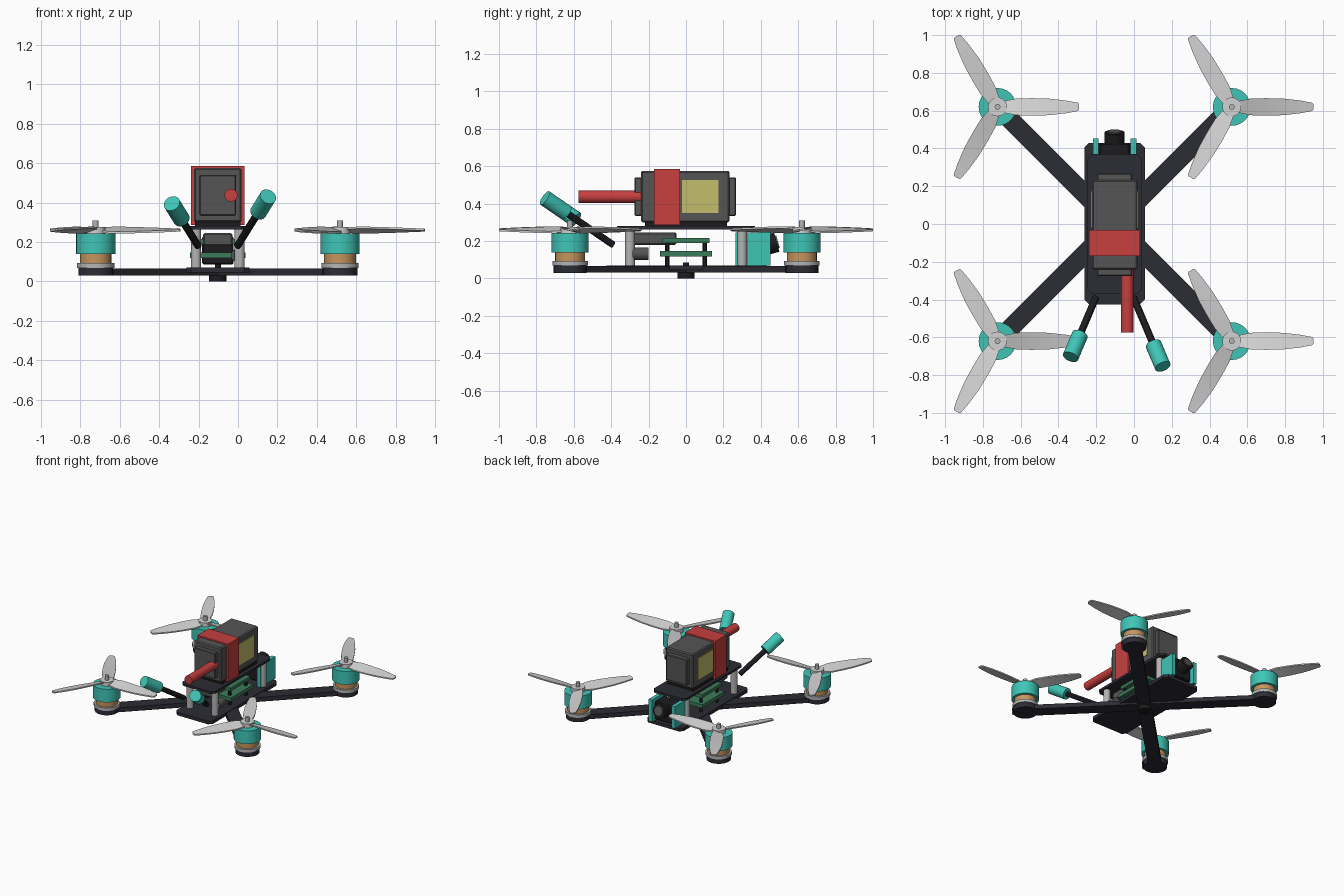
import bpy, bmesh, math
from mathutils import Vector, Matrix

if "Cube" in bpy.data.objects:
    bpy.data.objects.remove(bpy.data.objects["Cube"], do_unlink=True)

CX = -0.1025      # body centre line
ARM = 0.62        # motor offset along x and y
parts = []


def material(name, rgb):
    m = bpy.data.materials.new(name)
    m.use_nodes = True
    m.diffuse_color = (*rgb, 1)
    m.node_tree.nodes["Principled BSDF"].inputs["Base Color"].default_value = (*rgb, 1)
    return m


carbon = material("carbon", (0.025, 0.025, 0.035))
black = material("black", (0.012, 0.012, 0.014))
teal = material("teal", (0.05, 0.56, 0.47))
red = material("red", (0.57, 0.05, 0.05))
grey = material("dark grey", (0.09, 0.09, 0.09))
copper = material("copper", (0.57, 0.3, 0.11))
metal = material("metal", (0.46, 0.46, 0.46))
pale = material("pale grey", (0.65, 0.65, 0.65))
green = material("green", (0.045, 0.2, 0.1))
yellow = material("yellow", (0.56, 0.51, 0.15))


def finish(bm, name, mat):
    bmesh.ops.recalc_face_normals(bm, faces=bm.faces)
    me = bpy.data.meshes.new(name)
    bm.to_mesh(me)
    bm.free()
    me.materials.append(mat)
    ob = bpy.data.objects.new(name, me)
    bpy.context.collection.objects.link(ob)
    parts.append(ob)
    return ob


def box(name, mat, x, y, z, chamfer=0, upright_only=False):
    """Box from (min, max) ranges; x is measured from the body centre line."""
    bm = bmesh.new()
    bmesh.ops.create_cube(bm, size=1)
    for v in bm.verts:
        v.co = Vector([r[0] + (c + 0.5) * (r[1] - r[0]) for c, r in zip(v.co, (x, y, z))])
        v.co.x += CX
    if chamfer:
        edges = [e for e in bm.edges if not upright_only
                 or abs(e.verts[0].co.z - e.verts[1].co.z) > 0.001]
        bmesh.ops.bevel(bm, geom=edges, offset=chamfer, segments=1, affect='EDGES')
    return finish(bm, name, mat)


def rod(name, mat, a, b, r, sides=24):
    """Cylinder between two points; x is measured from the body centre line."""
    a, b = Vector(a), Vector(b)
    bm = bmesh.new()
    bmesh.ops.create_cone(bm, cap_ends=True, segments=sides, radius1=r, radius2=r,
                          depth=(b - a).length)
    turn = (b - a).to_track_quat('Z', 'Y').to_matrix().to_4x4()
    bm.transform(Matrix.Translation((a + b) / 2 + Vector((CX, 0, 0))) @ turn)
    return finish(bm, name, mat)


def propeller(name, x, y, spin):
    """Three twisted blades lofted from flat sections."""
    bm = bmesh.new()
    stations = [(0.02, 0.028, 0.3), (0.1, 0.044, 0.3), (0.18, 0.046, 0.25),
                (0.27, 0.044, 0.2), (0.36, 0.034, 0.16), (0.425, 0.022, 0.12), (0.432, 0.014, 0.1)]
    for k in range(3):
        turn = Matrix.Rotation(k * math.tau / 3, 3, 'Z')
        rings = []
        for r, w, slope in stations:
            ring = []
            for side, lift in ((1, -1), (1, 1), (-1, 1), (-1, -1)):
                p = turn @ Vector((r, side * w, -spin * side * w * slope + lift * 0.005))
                ring.append(bm.verts.new(p + Vector((CX + x, y, 0.26))))
            rings.append(ring)
        for a, b in zip(rings, rings[1:]):
            for i in range(4):
                bm.faces.new((a[i], a[i - 1], b[i - 1], b[i]))
        bm.faces.new(rings[0])
        bm.faces.new(rings[-1])
    return finish(bm, name, pale)


# Arms, motors and propellers
for sx, xname in ((-1, "right"), (1, "left")):
    for sy, yname in ((-1, "front"), (1, "rear")):
        tag = f"{yname}_{xname}"
        x, y = sx * ARM, sy * ARM
        bm = bmesh.new()
        bmesh.ops.create_cube(bm, size=1)
        length = ARM * math.sqrt(2)
        bm.transform(Matrix.Translation((CX + x / 2, y / 2, 0.048))
                     @ Matrix.Rotation(math.atan2(sy, sx), 4, 'Z')
                     @ Matrix.Diagonal((length, 0.1, 0.035, 1)))
        finish(bm, "arm_" + tag, carbon)
        stack = (("arm_pad", carbon, 0.03, 0.068, 0.088),
                 ("motor_base", metal, 0.068, 0.092, 0.095),
                 ("motor_winding", copper, 0.092, 0.138, 0.08),
                 ("motor_bell", teal, 0.138, 0.243, 0.1),
                 ("propeller_hub", pale, 0.243, 0.275, 0.05),
                 ("motor_shaft", metal, 0.275, 0.31, 0.015))
        for part, mat, z0, z1, r in stack:
            rod(f"{part}_{tag}", mat, (x, y, z0), (x, y, z1), r)
        propeller("propeller_" + tag, x, y, -sx * sy)

# Frame plates and centre bolt
box("bottom_plate", carbon, (-0.16, 0.16), (-0.425, 0.43), (0.045, 0.07), 0.025, True)
box("top_plate", carbon, (-0.145, 0.145), (-0.37, 0.37), (0.262, 0.28), 0.025, True)
rod("centre_bolt_head", black, (0, 0, 0), (0, 0, 0.035), 0.045)
rod("centre_bolt_shank", black, (0, 0, 0.035), (0, 0, 0.085), 0.015)
for sx in (-1, 1):
    for sy in (-1, 1):
        rod("standoff", metal, (sx * 0.11, sy * 0.3, 0.07), (sx * 0.11, sy * 0.3, 0.262), 0.026)

# Electronics between the plates
box("lower_board", green, (-0.14, 0.14), (-0.14, 0.14), (0.118, 0.147))
box("upper_board", green, (-0.125, 0.125), (-0.125, 0.125), (0.19, 0.216))
box("transmitter", grey, (-0.075, 0.075), (-0.28, -0.05), (0.18, 0.245), 0.008)
rod("capacitor", grey, (0.1, -0.29, 0.132), (0.1, -0.2, 0.132), 0.034)
for sx in (-1, 1):
    for sy in (-1, 1):
        rod("board_post", black, (sx * 0.1, sy * 0.1, 0.07), (sx * 0.1, sy * 0.1, 0.19), 0.012, 12)

# Camera in its cage
for sx in (-1, 1):
    box("camera_side_plate", teal, (sx * 0.1 - 0.015, sx * 0.1 + 0.015), (0.265, 0.452), (0.07, 0.245))
box("camera_body", black, (-0.08, 0.08), (0.31, 0.43), (0.085, 0.23), 0.008)
rod("camera_lens", black, (0, 0.4, 0.17), (0, 0.485, 0.194), 0.053)
rod("camera_glass", grey, (0, 0.485, 0.194), (0, 0.492, 0.196), 0.035)

# Battery with caps, strap, labels and lead
box("battery_pad", black, (-0.115, 0.115), (-0.22, 0.22), (0.28, 0.302))
box("battery", grey, (-0.12, 0.12), (-0.24, 0.232), (0.3, 0.575), 0.008)
box("battery_caps", grey, (-0.092, 0.092), (-0.275, 0.268), (0.335, 0.54), 0.005)
box("battery_strap", red, (-0.135, 0.135), (-0.17, -0.032), (0.285, 0.586))
for sx in (-1, 1):
    box("battery_label", yellow, (sx * 0.122 - 0.004, sx * 0.122 + 0.004), (-0.022, 0.175), (0.35, 0.525))
rod("battery_lead", red, (0.067, -0.575, 0.437), (0.067, -0.24, 0.437), 0.033)

# Antennas
for sx, name, reach in ((-1, "right", 0.86), (1, "left", 1.0)):
    base = Vector((sx * 0.1, -0.39, 0.18))
    way = Vector((sx * 0.155, -0.365, 0.25)) * reach
    rod("antenna_rod_" + name, black, base, base + way * 0.75, 0.019, 12)
    rod("antenna_tip_" + name, teal, base + way - way.normalized() * 0.15, base + way, 0.043)

# Smooth round sides, keep edges sharp
bpy.ops.object.select_all(action='DESELECT')
for ob in parts:
    ob.select_set(True)
bpy.context.view_layer.objects.active = parts[0]
bpy.ops.object.shade_smooth_by_angle(angle=math.radians(30))
